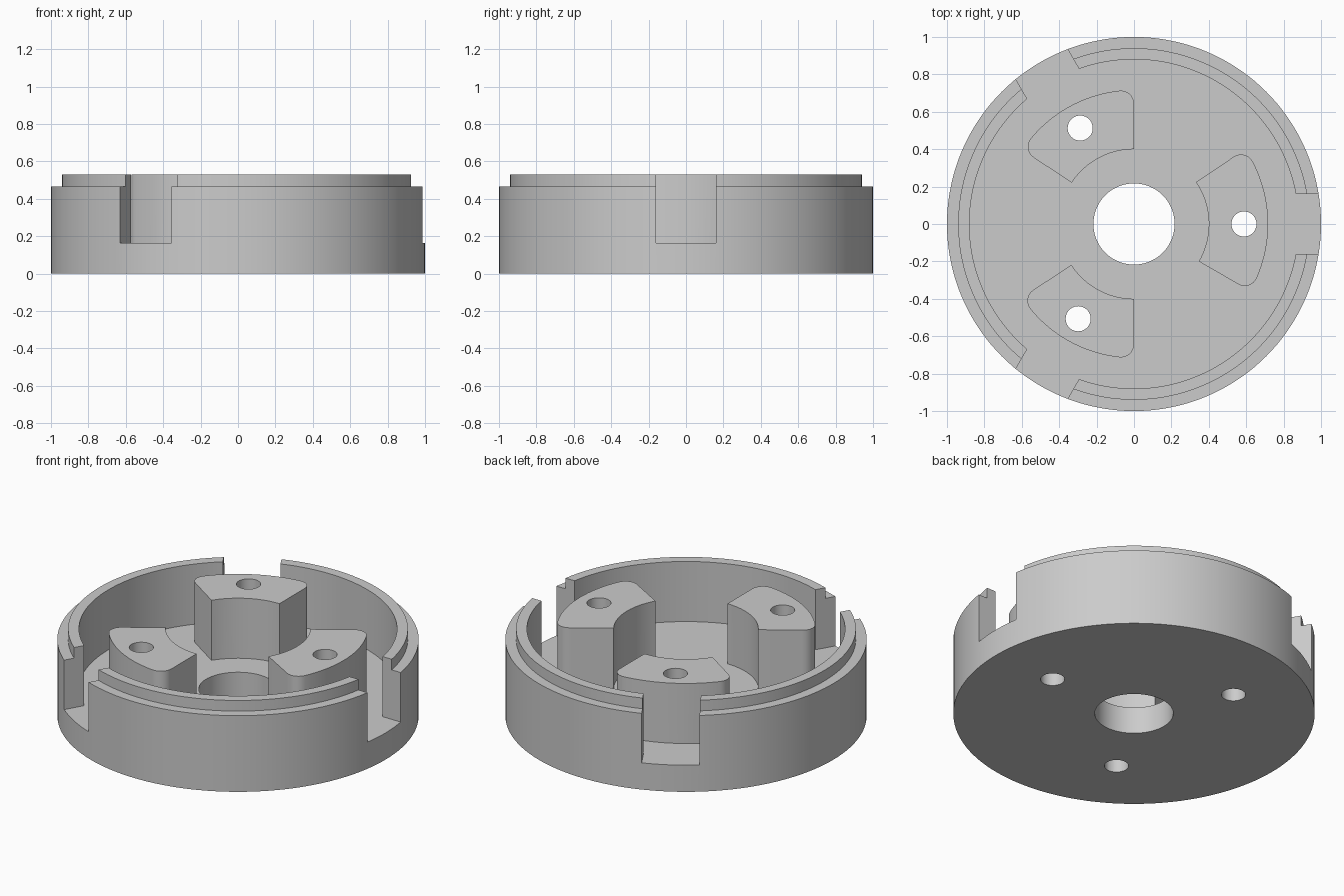
import bpy
import bmesh
from math import asin, cos, sin, radians, pi, tau
from mathutils import Matrix, Vector

cube = bpy.data.objects.get("Cube")
if cube:
    bpy.data.objects.remove(cube, do_unlink=True)

HEIGHT, FLOOR, STEP = 0.53, 0.163, 0.465
POST_IN, POST_OUT, FILLET = 0.4, 0.717, 0.07

grey = bpy.data.materials.new("light_grey")
grey.use_nodes = True
grey.diffuse_color = (0.6, 0.6, 0.6, 1)
grey.node_tree.nodes["Principled BSDF"].inputs["Base Color"].default_value = (0.6, 0.6, 0.6, 1)


def finish(name, bm):
    bmesh.ops.recalc_face_normals(bm, faces=bm.faces[:])
    mesh = bpy.data.meshes.new(name)
    bm.to_mesh(mesh)
    bm.free()
    mesh.materials.append(grey)
    obj = bpy.data.objects.new(name, mesh)
    bpy.context.collection.objects.link(obj)
    return obj


def select(obj):
    bpy.ops.object.select_all(action="DESELECT")
    obj.select_set(True)
    bpy.context.view_layer.objects.active = obj


def lathe(name, profile, steps=144):
    bm = bmesh.new()
    verts = [bm.verts.new((r, 0, z)) for r, z in profile]
    edges = [bm.edges.new((v, verts[i - 1])) for i, v in enumerate(verts)]
    bmesh.ops.spin(bm, geom=verts + edges, cent=(0, 0, 0), axis=(0, 0, 1),
                   angle=tau, steps=steps)
    bmesh.ops.remove_doubles(bm, verts=bm.verts[:], dist=0.0001)
    return finish(name, bm)


def prism(name, outline, z0, z1):
    bm = bmesh.new()
    face = bm.faces.new([bm.verts.new((p.x, p.y, z0)) for p in outline])
    top = bmesh.ops.extrude_face_region(bm, geom=[face])["geom"]
    bmesh.ops.translate(bm, vec=(0, 0, z1 - z0),
                        verts=[v for v in top if isinstance(v, bmesh.types.BMVert)])
    return finish(name, bm)


def arc(centre, r, start, end, steps):
    return [centre + Vector((cos(a), sin(a))) * r
            for a in (start + (end - start) * i / steps for i in range(steps + 1))]


def cut(target, cutter, operation="DIFFERENCE"):
    mod = target.modifiers.new("cut", "BOOLEAN")
    mod.operation, mod.solver, mod.object = operation, "EXACT", cutter
    select(target)
    bpy.ops.object.modifier_apply(modifier=mod.name)
    bpy.data.objects.remove(cutter, do_unlink=True)


def post_outline(start, end):
    # Ring sector with rounded outer corners
    origin = Vector((0, 0))
    turn = asin(FILLET / (POST_OUT - FILLET))
    low, high = start + turn, end - turn
    centre = lambda a: Vector((cos(a), sin(a))) * (POST_OUT - FILLET)
    return (arc(origin, POST_IN, end, start, 20)
            + arc(centre(low), FILLET, start - pi / 2, low, 8)
            + arc(origin, POST_OUT, low, high, 20)[1:-1]
            + arc(centre(high), FILLET, high, end + pi / 2, 8))


# Round cup with bored floor and stepped rim
body = lathe("round_housing", [(0.217, 0), (1, 0), (1, STEP), (0.94, STEP), (0.94, HEIGHT),
                               (0.88, HEIGHT), (0.88, FLOOR), (0.217, FLOOR)])

# Three straight slots through the wall
for i in range(3):
    bm = bmesh.new()
    bmesh.ops.create_cube(bm, size=1, matrix=Matrix.Rotation(i * tau / 3, 4, "Z")
                          @ Matrix.Translation((0.95, 0, FLOOR + 0.3))
                          @ Matrix.Diagonal((0.4, 0.32, 0.6, 1)))
    cut(body, finish("slot_cutter", bm))

# Three posts joined to the floor, each drilled right through
for start, end, hole in ((-30, 34, 0), (90, 146.5, 119.3), (213.2, 270, 239.5)):
    post = prism("post", post_outline(radians(start), radians(end)), FLOOR - 0.06, HEIGHT)
    cut(body, post, "UNION")
    a = radians(hole)
    centre = Vector((cos(a), sin(a))) * 0.588
    cut(body, prism("hole_cutter", arc(centre, 0.067, 0, tau, 40)[:-1], -0.1, HEIGHT + 0.1))

select(body)
bpy.ops.object.shade_smooth_by_angle(angle=radians(30))
